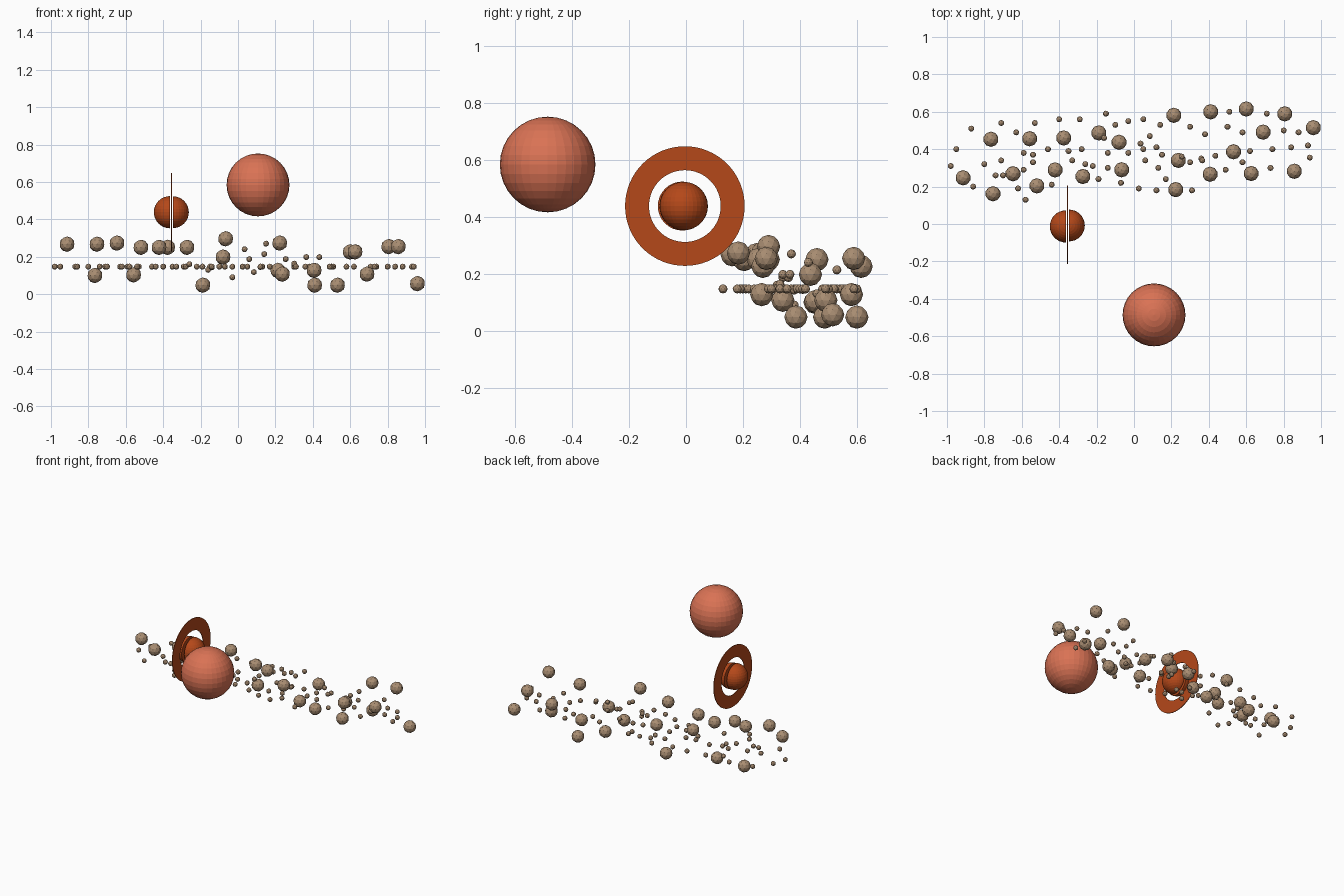
import bpy, bmesh
from mathutils import Matrix, Vector


def material(name, color):
    m = bpy.data.materials.new(name)
    m.diffuse_color = (*color, 1)
    return m


CORAL = material("coral", (0.70, 0.17, 0.09))
RUST = material("rust", (0.46, 0.065, 0.01))
STONE = material("stone", (0.40, 0.27, 0.17))


def finish(bm, name, mat):
    me = bpy.data.meshes.new(name)
    bm.to_mesh(me)
    bm.free()
    me.materials.append(mat)
    ob = bpy.data.objects.new(name, me)
    bpy.context.collection.objects.link(ob)
    return ob


def rocks(name, places, radius):
    bm = bmesh.new()
    for p in places:
        bmesh.ops.create_icosphere(bm, subdivisions=2, radius=radius,
                                   matrix=Matrix.Translation(p))
    finish(bm, name, STONE)


def dome(name, centre, side, radius):
    # half of a faceted globe, capped on its flat side
    bm = bmesh.new()
    bmesh.ops.create_uvsphere(bm, u_segments=32, v_segments=16, radius=radius)
    cut = bmesh.ops.bisect_plane(bm, geom=bm.verts[:] + bm.edges[:] + bm.faces[:],
                                 dist=1e-5, plane_co=(0, 0, 0),
                                 plane_no=(side, 0, 0), clear_inner=True)
    rim = [e for e in bm.edges if e.is_boundary]
    bmesh.ops.contextual_create(bm, geom=rim)
    bmesh.ops.recalc_face_normals(bm, faces=bm.faces[:])
    bmesh.ops.translate(bm, verts=bm.verts[:], vec=Vector(centre))
    finish(bm, name, RUST)


# Large planet
bm = bmesh.new()
bmesh.ops.create_uvsphere(bm, u_segments=32, v_segments=16, radius=0.168,
                          matrix=Matrix.Translation((0.107, -0.486, 0.584)))
finish(bm, "large_planet", CORAL)

# Ringed planet: two separated halves
dome("ringed_planet_left", (-0.364, -0.013, 0.438), -1, 0.086)
dome("ringed_planet_right", (-0.348, -0.008, 0.438), 1, 0.085)

# Thin upright ring: profile spun around the x axis
bm = bmesh.new()
profile = [bm.verts.new(p) for p in
           [(-0.002, 0, 0.126), (0.002, 0, 0.126), (0.002, 0, 0.21), (-0.002, 0, 0.21)]]
edges = [bm.edges.new((profile[i], profile[(i + 1) % 4])) for i in range(4)]
bmesh.ops.spin(bm, geom=profile + edges, cent=(0, 0, 0), axis=(1, 0, 0),
               angle=6.283185307, steps=64, use_merge=True)
bmesh.ops.recalc_face_normals(bm, faces=bm.faces[:])
bmesh.ops.translate(bm, verts=bm.verts[:], vec=(-0.356, -0.004, 0.438))
finish(bm, "planet_ring", RUST)

# Large rocks of the belt
rocks("large_rocks", [
    (-.914, .247, .267), (-.765, .453, .10), (-.754, .162, .267), (-.647, .269, .273),
    (-.558, .456, .103), (-.519, .204, .25), (-.422, .289, .25), (-.376, .460, .25),
    (-.273, .254, .25), (-.188, .487, .048), (-.08, .437, .198), (-.066, .290, .296),
    (.213, .581, .127), (.237, .340, .107), (.223, .184, .273), (.410, .600, .048),
    (.407, .266, .127), (.600, .615, .226), (.626, .270, .226), (.532, .386, .048),
    (.690, .491, .107), (.806, .589, .254), (.857, .282, .254), (.959, .515, .056)], 0.041)

# Small rocks lying in one plane
flat = [(-.98, .31), (-.95, .40), (-.87, .51), (-.86, .20), (-.80, .32), (-.71, .54),
        (-.74, .26), (-.71, .34), (-.70, .26), (-.63, .49), (-.62, .19), (-.59, .38),
        (-.58, .13), (-.59, .29), (-.53, .54), (-.54, .37), (-.54, .33), (-.46, .40),
        (-.44, .21), (-.40, .56), (-.33, .34), (-.35, .39), (-.29, .56), (-.28, .40),
        (-.19, .24), (-.15, .59), (-.14, .30), (-.10, .53), (-.07, .22), (-.03, .55),
        (.025, .19), (.05, .56), (.05, .40), (.12, .18), (.13, .30), (.17, .24),
        (.30, .52), (.31, .18), (.38, .48), (.36, .35), (.49, .29), (.50, .52),
        (.51, .60), (.58, .49), (.58, .33), (.62, .39), (.71, .59), (.73, .30),
        (.74, .40), (.80, .50), (.84, .41), (.88, .49), (.93, .42), (.94, .355)]
rocks("small_rocks", [(x, y, 0.147) for x, y in flat], 0.016)

# Small rocks scattered above and below that plane
rocks("scattered_small_rocks", [
    (-.26, .32, .16), (-.22, .31, .147), (-.16, .46, .13), (-.14, .38, .143),
    (-.03, .38, .09), (.035, .43, .24), (.06, .34, .187), (.085, .47, .118),
    (.12, .41, .145), (.14, .53, .214), (.15, .37, .27), (.255, .36, .187),
    (.30, .33, .163), (.365, .34, .198), (.435, .365, .198)], 0.016)
